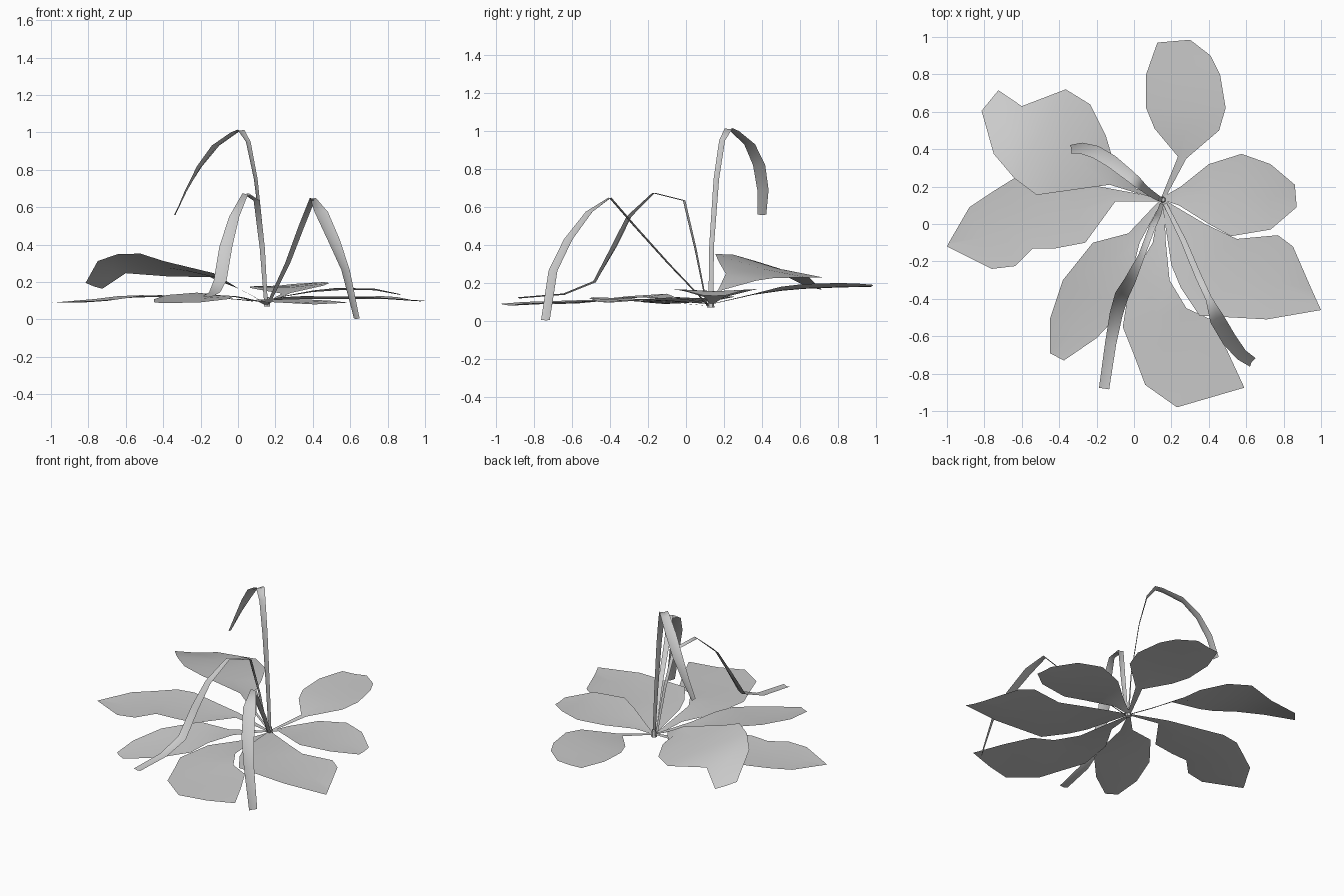
import bpy, math
from mathutils import Vector


def strip(name, rows):
    """Skin rows of (left, middle, right) points into a two-panel ribbon."""
    verts = [p for row in rows for p in row]
    faces = []
    for i in range(len(rows) - 1):
        for j in range(2):
            a = i * 3 + j
            faces.append((a, a + 1, a + 4, a + 3))
    me = bpy.data.meshes.new(name)
    me.from_pydata(verts, [], faces)
    me.polygons.foreach_set("use_smooth", [True] * len(faces))
    ob = bpy.data.objects.new(name, me)
    bpy.context.collection.objects.link(ob)


def leaf(name, tilt, stations):
    """Stations from base to tip: left x, y, right x, y, mean height."""
    rows = []
    for lx, ly, rx, ry, z in stations:
        w = math.hypot(rx - lx, ry - ly)
        l = Vector((lx, ly, z - tilt * w / 2))
        r = Vector((rx, ry, z + tilt * w / 2))
        rows.append((l, (l + r) / 2 - Vector((0, 0, 0.025 * w)), r))
    strip(name, rows)


def blade(name, points):
    """Arching narrow blade: x, y, z, width along its centre line."""
    c = [Vector(p[:3]) for p in points]
    rows = []
    for i, p in enumerate(c):
        t = c[min(i + 1, len(c) - 1)] - c[max(i - 1, 0)]
        side = Vector((t.y, -t.x, 0)).normalized()
        n = side.cross(t).normalized()
        w = points[i][3]
        rows.append((p - side * w / 2, p - n * w * 0.12, p + side * w / 2))
    strip(name, rows)


# Broad leaves lying around the crown
leaf("back_leaf", 0.06, [
    (.145, .14, .165, .135, .09), (.235, .36, .28, .35, .14),
    (.11, .51, .455, .50, .17), (.065, .62, .49, .62, .182),
    (.065, .80, .46, .80, .188), (.10, .90, .41, .90, .188),
    (.125, .97, .30, .985, .185)])
leaf("right_leaf", 0, [
    (.155, .145, .165, .125, .09), (.25, .20, .24, .10, .125),
    (.40, .32, .40, 0, .155), (.575, .375, .52, -.065, .168),
    (.73, .32, .73, -.03, .165), (.86, .21, .87, .09, .135)])
leaf("front_right_leaf", 0, [
    (.16, .13, .15, .11, .09), (.38, 0, .20, -.22, .115),
    (.55, -.08, .25, -.34, .12), (.77, -.06, .35, -.49, .125),
    (.85, -.12, .71, -.51, .12), (.95, -.35, 1.0, -.46, .10)])
leaf("front_leaf", 0, [
    (.16, .12, .14, .12, .08), (.17, -.10, .10, -.10, .10),
    (.19, -.30, -.02, -.30, .11), (.28, -.45, -.06, -.55, .11),
    (.41, -.51, 0, -.70, .105), (.50, -.68, .06, -.86, .10),
    (.59, -.875, .23, -.98, .09)])
leaf("front_left_leaf", 0.06, [
    (.15, .12, .14, .13, .09), (.03, -.10, -.03, -.05, .12),
    (-.02, -.30, -.22, -.10, .135), (-.05, -.45, -.38, -.30, .12),
    (-.20, -.61, -.45, -.51, .10), (-.375, -.73, -.45, -.69, .09)])
leaf("left_leaf", 0, [
    (.14, .12, .14, .14, .09), (-.10, .12, -.13, .19, .12),
    (-.26, -.10, -.35, .23, .125), (-.42, -.13, -.52, .26, .13),
    (-.54, -.13, -.64, .245, .125), (-.635, -.225, -.76, .17, .11),
    (-.76, -.24, -.88, .09, .10), (-1, -.12, -.99, -.10, .09)])
leaf("back_left_leaf", -0.22, [
    (.14, .13, .15, .14, .09), (0, .17, .01, .19, .165),
    (-.13, .21, -.12, .37, .23), (-.40, .172, -.15, .47, .27),
    (-.52, .155, -.235, .64, .29), (-.64, .245, -.365, .72, .29),
    (-.75, .375, -.60, .63, .28), (-.815, .605, -.725, .715, .18)])

# Upright arching blades
blade("tall_blade", [
    (.155, .13, .08, .025), (.135, .135, .40, .028), (.095, .16, .75, .035),
    (.055, .19, .95, .04), (.015, .225, 1.015, .055), (-.02, .255, 1.0, .06),
    (-.12, .335, .93, .07), (-.205, .385, .82, .07), (-.28, .405, .69, .06),
    (-.34, .40, .56, .045)])
blade("right_blade", [
    (.16, .12, .08, .02), (.265, -.09, .30, .03), (.34, -.27, .50, .035),
    (.40, -.40, .65, .035), (.445, -.51, .575, .08), (.51, -.62, .43, .08),
    (.575, -.70, .265, .065), (.635, -.74, .005, .055)])
blade("left_blade", [
    (.15, .11, .08, .02), (.13, .05, .38, .03), (.10, -.01, .635, .035),
    (.04, -.17, .675, .035), (-.02, -.30, .55, .06), (-.065, -.38, .39, .075),
    (-.095, -.48, .21, .07), (-.125, -.64, .145, .06),
    (-.16, -.88, .125, .055)])

# Small crown where everything meets
bpy.ops.mesh.primitive_cone_add(vertices=6, radius1=.02, radius2=.012,
                                depth=.05, location=(.155, .13, .095))
bpy.context.object.name = "crown"
